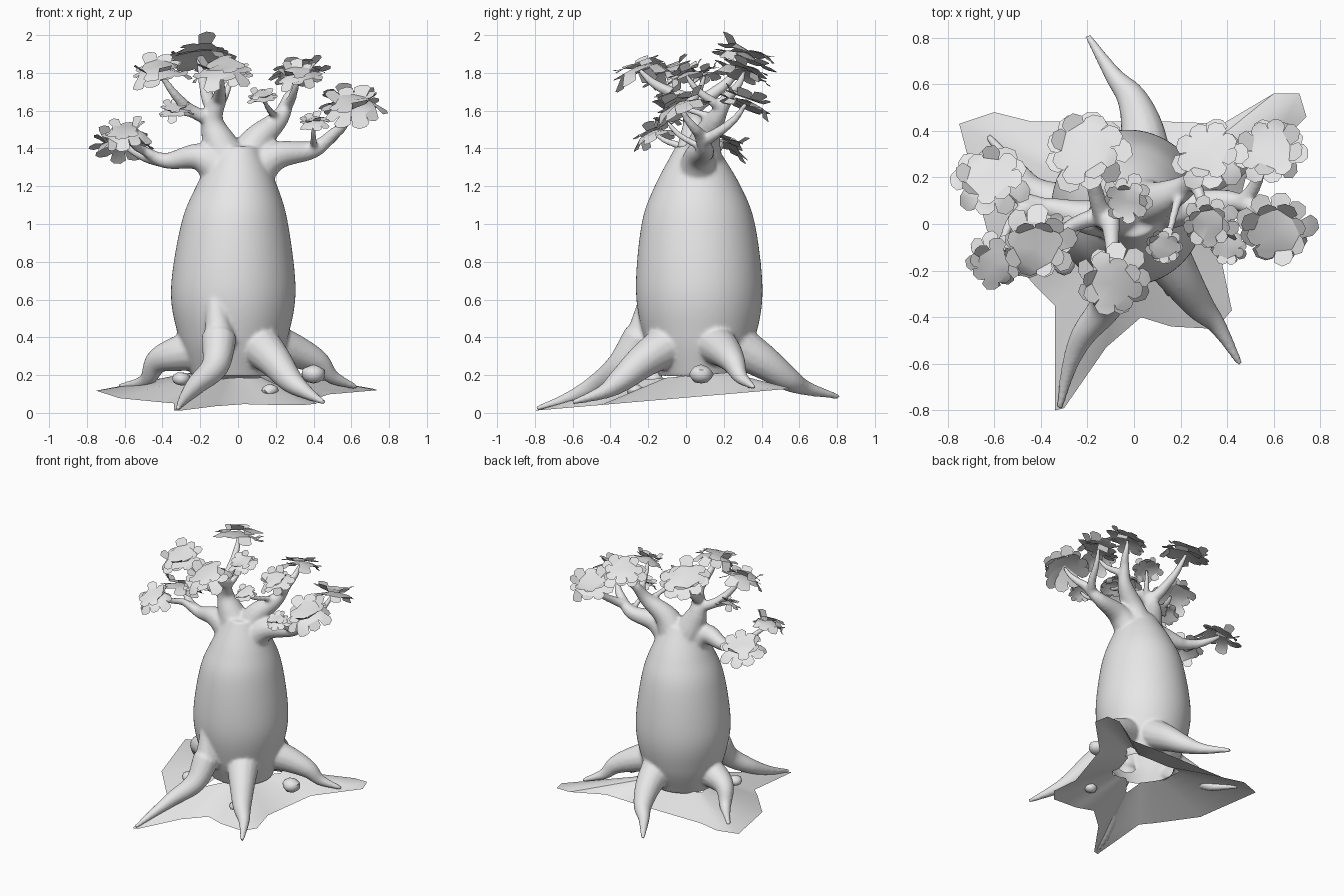
import bpy, bmesh, math, random
from mathutils import Vector, Matrix

if "Cube" in bpy.data.objects:
    bpy.data.objects.remove(bpy.data.objects["Cube"])

random.seed(4)
TAU = math.tau
grey = bpy.data.materials.new("pale grey")
grey.diffuse_color = (0.8, 0.8, 0.8, 1)
grey.use_nodes = True
grey.node_tree.nodes["Principled BSDF"].inputs["Base Color"].default_value = grey.diffuse_color


def finish(bm, name, angle=40):
    me = bpy.data.meshes.new(name)
    bm.to_mesh(me)
    bm.free()
    ob = bpy.data.objects.new(name, me)
    bpy.context.collection.objects.link(ob)
    me.materials.append(grey)
    bpy.ops.object.select_all(action='DESELECT')
    ob.select_set(True)
    bpy.context.view_layer.objects.active = ob
    bpy.ops.object.shade_smooth_by_angle(angle=math.radians(angle))
    return ob


def smooth_path(points, steps=6):
    """Catmull-Rom curve through the points."""
    pts = [Vector(p) for p in points]
    p = [pts[0] * 2 - pts[1]] + pts + [pts[-1] * 2 - pts[-2]]
    out = []
    for i in range(1, len(p) - 2):
        a, b, c, d = p[i - 1:i + 3]
        for s in range(steps):
            t = s / steps
            out.append(0.5 * (2 * b + (c - a) * t + (2 * a - 5 * b + 4 * c - d) * t * t
                              + (3 * b - a - 3 * c + d) * t ** 3))
    return out + [pts[-1]]


def skin(bm, rings):
    """Closed surface through rings of points."""
    vs = [[bm.verts.new(p) for p in r] for r in rings]
    n = len(vs[0])
    for a, b in zip(vs, vs[1:]):
        for i in range(n):
            bm.faces.new((a[i], a[(i + 1) % n], b[(i + 1) % n], b[i]))
    bm.faces.new(vs[0][::-1])
    bm.faces.new(vs[-1])


def tube(bm, points, r0, r1, power=1.6, n=14):
    """Tapered tube along a curve; returns its centres and radii."""
    path = smooth_path(points)
    last = len(path) - 1
    radii = [r1 + (r0 - r1) * (1 - i / last) ** power for i in range(last + 1)]
    rings = []
    for i, c in enumerate(path):
        q = (path[min(i + 1, last)] - path[max(i - 1, 0)]).to_track_quat('Z', 'Y')
        rings.append([c + q @ Vector((math.cos(k * TAU / n), math.sin(k * TAU / n), 0)) * radii[i]
                      for k in range(n)])
    skin(bm, rings)
    return path, radii


# Swollen trunk: each section is centre x, centre y, height and half width, half depth
bm = bmesh.new()
centres = smooth_path([(-.02, .07, .19), (-.025, .072, .4), (-.025, .07, .65), (-.018, .065, 1.0),
                       (-.007, .062, 1.2), (0, .055, 1.41)], 10)
halves = smooth_path([(.22, .21), (.29, .295), (.33, .335), (.283, .3), (.215, .228), (.11, .11)], 10)
skin(bm, [[(c.x + h.x * math.cos(k * TAU / 64), c.y + h.y * math.sin(k * TAU / 64), c.z)
           for k in range(64)] for c, h in zip(centres, halves)])

# Roots, with the ridge that climbs the front of the trunk
tube(bm, [(-.135, -.18, .76), (-.12, -.21, .58), (-.1, -.24, .4)], .02, .085, .8)
for r0, points in (
    (.095, [(-.1, -.24, .4), (-.12, -.35, .25), (-.22, -.48, .15), (-.28, -.62, .08), (-.32, -.79, .022)]),
    (.12, [(.1, -.08, .37), (.19, -.22, .28), (.28, -.35, .17), (.36, -.44, .11), (.455, -.6, .055)]),
    (.12, [(.05, .25, .37), (.035, .41, .27), (-.01, .54, .18), (-.09, .64, .13), (-.2, .81, .085)]),
    (.12, [(.13, .13, .38), (.29, .2, .33), (.42, .25, .27), (.5, .29, .19), (.63, .36, .135)]),
    (.12, [(-.18, .06, .34), (-.33, .09, .31), (-.43, .14, .27), (-.49, .22, .17), (-.63, .38, .14)]),
):
    tube(bm, points, r0, .014, 1.05)

# Main limbs
limbs = [tube(bm, points, r0, r1) for r0, r1, points in (
    (.12, .026, [(-.06, .04, 1.25), (-.2, .03, 1.355), (-.38, .07, 1.335), (-.5, .05, 1.39)]),
    (.14, .042, [(-.03, .06, 1.28), (-.1, .05, 1.43), (-.135, .04, 1.55), (-.1, 0, 1.66)]),
    (.13, .034, [(.02, .08, 1.28), (.1, .1, 1.44), (.22, .16, 1.56), (.27, .22, 1.67)]),
    (.12, .032, [(.06, .06, 1.25), (.2, .07, 1.36), (.4, .1, 1.395), (.51, .07, 1.48)]))]

# Leaf clusters: x, y, z, radius, grouped by limb
crown = (
    [(-.62, .2, 1.44, .16), (-.6, -.17, 1.49, .13)],
    [(-.42, -.1, 1.82, .155), (-.33, -.05, 1.61, .095), (-.21, .32, 1.9, .18), (-.03, .1, 1.8, .105),
     (-.09, -.25, 1.83, .155)],
    [(.13, -.1, 1.68, .085), (.32, 0, 1.8, .12), (.32, .31, 1.82, .155)],
    [(.4, -.1, 1.55, .085), (.59, .32, 1.65, .155), (.61, -.03, 1.64, .165)])

# Twigs fork off the outer half of each limb and wind up into each cluster
for (path, radii), group in zip(limbs, crown):
    for k, (x, y, z, r) in enumerate(group):
        i = round((len(path) - 1) * (.64 + .36 * k / (len(group) - 1)))
        a, b = path[i], Vector((x, y, z - .01))
        d = b - a
        bends = [a + Vector((d.x * u, d.y * v, d.z * w)) for u, v, w in ((.4, .28, .2), (.72, .7, .55))]
        tube(bm, [a, *bends, b], min(radii[i], r * .27), .012, .8, 10)
bmesh.ops.recalc_face_normals(bm, faces=bm.faces)
trunk = finish(bm, "trunk_roots_and_limbs")
mod = trunk.modifiers.new("merge", 'REMESH')
mod.mode = 'VOXEL'
mod.voxel_size = 0.011
mod.use_smooth_shade = True
bpy.ops.object.modifier_apply(modifier="merge")
mod = trunk.modifiers.new("soften", 'SMOOTH')
mod.factor = 0.5
mod.iterations = 7

# Hollow underside of the trunk
bm = bmesh.new()
bm.from_mesh(trunk.data)
under = [f for f in bm.faces if f.calc_center_median().z < .22 and f.normal.z < -.7
         and (f.calc_center_median().xy - Vector((-.02, .07))).length < .21]
bmesh.ops.delete(bm, geom=under, context='FACES')
bm.to_mesh(trunk.data)
bm.free()


# Leaf rosettes: two overlapping notched discs, the upper one cupped, the lower one drooping
def rosette(name, centre, radius, tilt):
    bm = bmesh.new()
    for n, scale, lift, top in ((9, 1.0, -.3, .06), (8, .86, .16, .12)):
        def vert(r, a, z):
            return bm.verts.new((r * math.cos(a), r * math.sin(a), z))
        mid = vert(0, 0, top)
        turn = random.random() * 6
        w = TAU / n
        notch = [vert(random.uniform(.6, .75) * scale, turn + k * w, lift * .5 + random.uniform(-.08, .08))
                 for k in range(n)]
        for k in range(n):
            a = turn + (k + .5) * w
            z = lift + random.uniform(-.25, .25)
            tip = scale * random.uniform(.9, 1.12)
            edge = [vert(r * tip, a + s * w, z * r) for r, s in ((.88, -.46), (1, -.15), (.97, .2), (.86, .46))]
            nxt = notch[(k + 1) % n]
            bm.faces.new((mid, notch[k], nxt))
            bm.faces.new((notch[k], *edge, nxt))
    q = Vector((0, 0, 1)).rotation_difference(Vector(tilt).normalized())
    bm.transform(Matrix.Translation(centre) @ q.to_matrix().to_4x4() @ Matrix.Scale(radius, 4))
    finish(bm, name, 30)


for i, (x, y, z, r) in enumerate(sum(crown, [])):
    rosette(f"leaf_cluster_{i + 1}", (x, y, z), r, (-.12, .36 if y > .15 else -.38, 1))

# Ground sheet rising to the trunk, open underneath it
outline = [(-.75, .43), (-.6, .48), (-.44, .44), (.13, .44), (.38, .43), (.6, .56), (.71, .56), (.74, .46),
           (.48, .2), (.38, -.18), (.42, -.37), (.35, -.45), (.16, -.44), (.03, -.4), (-.12, -.53),
           (-.3, -.79), (-.34, -.8), (-.34, -.35), (-.42, -.27), (-.63, -.03)]
bm = bmesh.new()
prev = None
for t in (1, .85, .7, .55, .42, .33):
    ring = []
    for x, y in outline:
        px, py = -.02 + (x + .02) * t, .06 + (y - .06) * t
        ring.append(bm.verts.new((px, py, .012 + (py + .8) * .086 + .17 * (1 - t))))
    if prev:
        for k in range(len(ring)):
            j = (k + 1) % len(ring)
            bm.faces.new((prev[k], prev[j], ring[j], ring[k]))
    prev = ring
finish(bm, "ground")

# Stones
for i, (x, y, z, r) in enumerate(((.4, .08, .205, .065), (.17, -.27, .12, .045), (-.3, -.17, .18, .05))):
    bm = bmesh.new()
    bmesh.ops.create_icosphere(bm, subdivisions=2, radius=r)
    for v in bm.verts:
        v.co *= random.uniform(.92, 1.06)
        v.co.z *= .75
    bm.transform(Matrix.Translation((x, y, z)))
    finish(bm, f"stone_{i + 1}")
